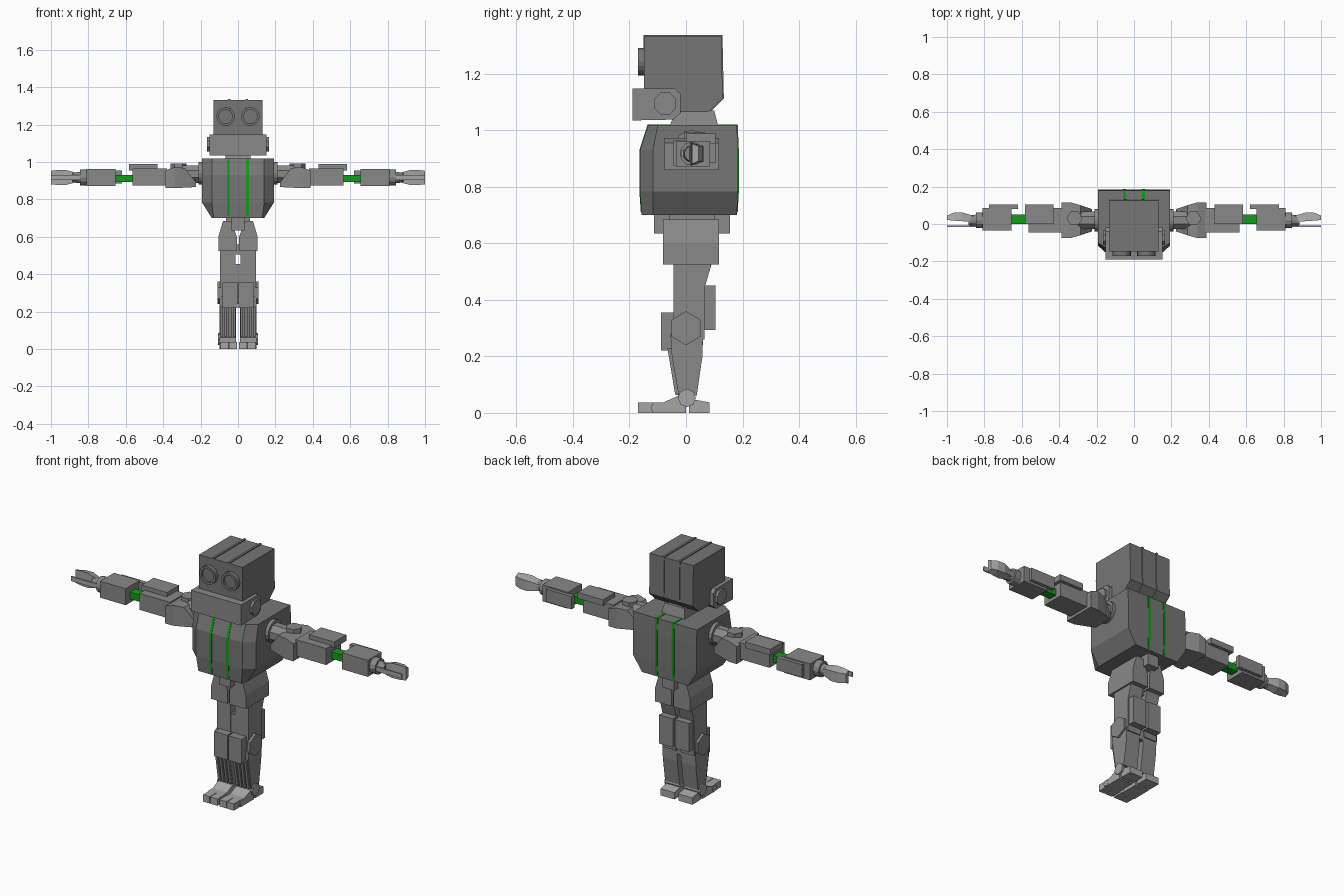
import bpy, bmesh, math

if "Cube" in bpy.data.objects:
    bpy.data.objects.remove(bpy.data.objects["Cube"])


def paint(name, r, g, b):
    m = bpy.data.materials.new(name)
    m.diffuse_color = (r, g, b, 1)
    m.use_nodes = True
    m.node_tree.nodes["Principled BSDF"].inputs["Base Color"].default_value = m.diffuse_color
    return m


green = paint("green", 0.005, 0.34, 0.008)
dark = paint("dark_grey", .18, .18, .18)
mid = paint("mid_grey", .25, .25, .25)
pale = paint("pale_grey", .38, .38, .38)


def loft(name, rings, mirror=False, mat=mid):
    """Skin equal-length rings of points and cap both ends; optionally copy across x = 0."""
    for side in ((1, -1) if mirror else (1,)):
        bm = bmesh.new()
        loops = [[bm.verts.new((x * side, y, z)) for x, y, z in r] for r in rings]
        n = len(rings[0])
        for a, b in zip(loops, loops[1:]):
            for i in range(n):
                j = (i + 1) % n
                bm.faces.new((a[i], a[j], b[j], b[i]))
        bm.faces.new(loops[0])
        bm.faces.new(loops[-1])
        bmesh.ops.recalc_face_normals(bm, faces=bm.faces)
        me = bpy.data.meshes.new(name)
        bm.to_mesh(me)
        bm.free()
        me.materials.append(mat)
        full = name if not mirror else name + ("_left" if side > 0 else "_right")
        bpy.context.collection.objects.link(bpy.data.objects.new(full, me))


def prism(name, axis, profile, a, b, mirror=False, mat=mid):
    at = {'x': lambda u, v, w: (w, u, v), 'y': lambda u, v, w: (u, w, v),
          'z': lambda u, v, w: (u, v, w)}[axis]
    loft(name, [[at(u, v, w) for u, v in profile] for w in (a, b)], mirror, mat)


def box(name, x0, x1, y0, y1, z0, z1, mirror=False, mat=mid):
    prism(name, 'z', [(x0, y0), (x1, y0), (x1, y1), (x0, y1)], z0, z1, mirror, mat)


def ngon(u, v, r, n, turn=0.0):
    return [(u + r * math.cos(turn + 2 * math.pi * i / n),
             v + r * math.sin(turn + 2 * math.pi * i / n)) for i in range(n)]


# Head with two ridges running over it
head = [(-.148, 1.332), (.125, 1.332), (.13, 1.113), (.078, 1.064), (-.04, 1.064), (-.148, 1.12)]
prism("head", 'x', head, -.132, .132, mat=dark)
ridge = [(-.15, 1.337), (.129, 1.337), (.134, 1.113), (.08, 1.06), (0, 1.08), (-.15, 1.29)]
prism("head_ridge", 'x', ridge, .041, .053, True, dark)

# Eyes: a rim with a recessed lens
eye_steps = [(.049, -.14), (.049, -.17), (.036, -.17), (.036, -.158)]
loft("eye", [[(x, y, z) for x, z in ngon(.066, 1.243, r, 20)] for r, y in eye_steps], True, dark)

# Jaw, jaw bolts and neck
jaw = [(-.19, 1.035), (-.045, 1.038), (-.02, 1.06), (-.02, 1.13), (-.04, 1.148), (-.19, 1.148)]
prism("jaw", 'x', jaw, -.152, .152)
prism("jaw_bolt", 'x', ngon(-.074, 1.095, .042, 8, math.pi / 8), .15, .165, True)
loft("neck", [[(-w, f, z), (w, f, z), (w, b, z), (-w, b, z)] for w, f, b, z in
              ((.07, -.058, .115, 1.01), (.06, -.04, .1, 1.07))])

# Torso: lower sides slope in, front corners cut
levels = [(.14, .13, -.157, -.117, .180, .70), (.192, .14, -.163, -.117, .184, .783),
          (.192, .14, -.163, -.117, .184, .93), (.192, .14, -.134, -.1, .18, 1.018)]
loft("torso", [[(-c, f, z), (c, f, z), (w, s, z), (w, b, z), (-w, b, z), (-w, s, z)]
               for w, c, f, s, b, z in levels], mat=dark)
stripe = [(-.160, .71), (-.165, .783), (-.165, .93), (-.136, 1.02),
          (.183, 1.02), (.187, .93), (.187, .783), (.183, .71)]
prism("torso_stripe", 'x', stripe, .044, .058, True, green)

# Waist
box("waist_core", -.035, .035, -.113, .155, .635, .71)
box("waist_block", -.065, .065, -.06, .1, .64, .705)

# Hips: flared skirts over each thigh
hip = [(.006, .6), (.035, .68), (.08, .685), (.105, .6), (.105, .525), (.006, .525)]
prism("hip", 'y', hip, -.082, .117, True)

# Thighs (with a small window between them), hamstring blocks and knees
thigh = [(-.045, .56), (.09, .56), (.09, .525), (.068, .45), (.066, .26), (-.045, .26)]
prism("thigh", 'x', thigh, .013, .096, True)
box("thigh_inner_lower", .001, .02, -.043, .06, .24, .455, True)
box("thigh_inner_upper", .001, .02, -.043, .065, .505, .56, True)
box("hamstring_block", .006, .09, .06, .104, .293, .45, True)
box("knee_plate", .003, .083, -.088, -.03, .22, .355, True)
prism("knee_bolt", 'x', ngon(0, .3, .06, 6, math.pi / 2), .09, .11, True)

# Shins with vertical ribs on the front
shin = [(-.055, .28), (.06, .28), (.058, .2), (.038, .062), (-.026, .062), (-.05, .2)]
prism("shin", 'x', shin, .012, .1, True)
for i in range(4):
    x = .014 + i * .022
    prism("shin_rib_%d" % (i + 1), 'x', [(-.066, .23), (-.038, .064), (-.01, .064), (-.03, .23)],
          x, x + .014, True)

# Feet: ankle, instep, toes and heel
prism("ankle", 'x', ngon(.003, .053, .032, 8), .014, .107, True, pale)
instep = [(-.115, 0), (0, 0), (.0, .05), (-.025, .062), (-.08, .037), (-.115, .037)]
prism("instep", 'x', instep, .01, .098, True, pale)
prism("toe_hinge", 'x', ngon(-.107, .018, .018, 8), .008, .1, True, pale)
for i in range(2):
    x = .006 + i * .046
    box("toe_%d" % (i + 1), x, x + .042, -.17, -.1, 0, .037, True, pale)
heel = [(.01, 0), (.083, 0), (.083, .037), (.03, .047), (.01, .045)]
prism("heel", 'x', heel, .012, .096, True, pale)

# Shoulders: socket ring, joint, tapered block and top bolt
prism("shoulder_socket", 'x', ngon(.02, .94, .06, 16), .185, .21, True)
prism("shoulder_joint", 'x', ngon(.02, .935, .05, 8, math.pi / 8), .19, .3, True)
section = [(.225, .06, .866, .892), (.285, .08, .863, .968), (.34, .096, .86, .972), (.388, .096, .86, .955)]
loft("shoulder_block", [[(x, .02 - w, lo), (x, .02 + w, lo), (x, .02 + w, hi), (x, .02 - w, hi)]
                        for x, w, lo, hi in section], True)
prism("shoulder_bolt", 'z', ngon(.318, .03, .042, 6), .95, .992, True)

# Upper arms and green elbows
box("upper_arm", .38, .565, -.045, .085, .875, .965, True)
box("upper_arm_plate", .43, .583, 0, .104, .955, .988, True)
box("elbow", .54, .67, .0, .05, .893, .93, True, green)

# Forearms and wrists
box("forearm", .655, .81, -.035, .085, .872, .962, True)
box("forearm_plate", .62, .775, .08, .104, .885, .955, True)
loft("wrist", [[(x, y, z) for y, z in ngon(.02, .917, r, 12)]
               for x, r in ((.8, .042), (.845, .042), (.845, .03), (.885, .026))], True)

# Hands: a tapered mitt opposite a thin thumb
mitt = [(.86, .024, .012, .045), (.92, .04, .015, .062), (.965, .04, .018, .06), (1.0, .036, .022, .045)]
loft("hand", [[(x, y0, .917 - h), (x, y1, .917 - h * .7), (x, y1, .917 + h * .7), (x, y0, .917 + h)]
              for x, h, y0, y1 in mitt], True, pale)
box("thumb", .83, 1.0, -.016, -.008, .905, .93, True, pale)
